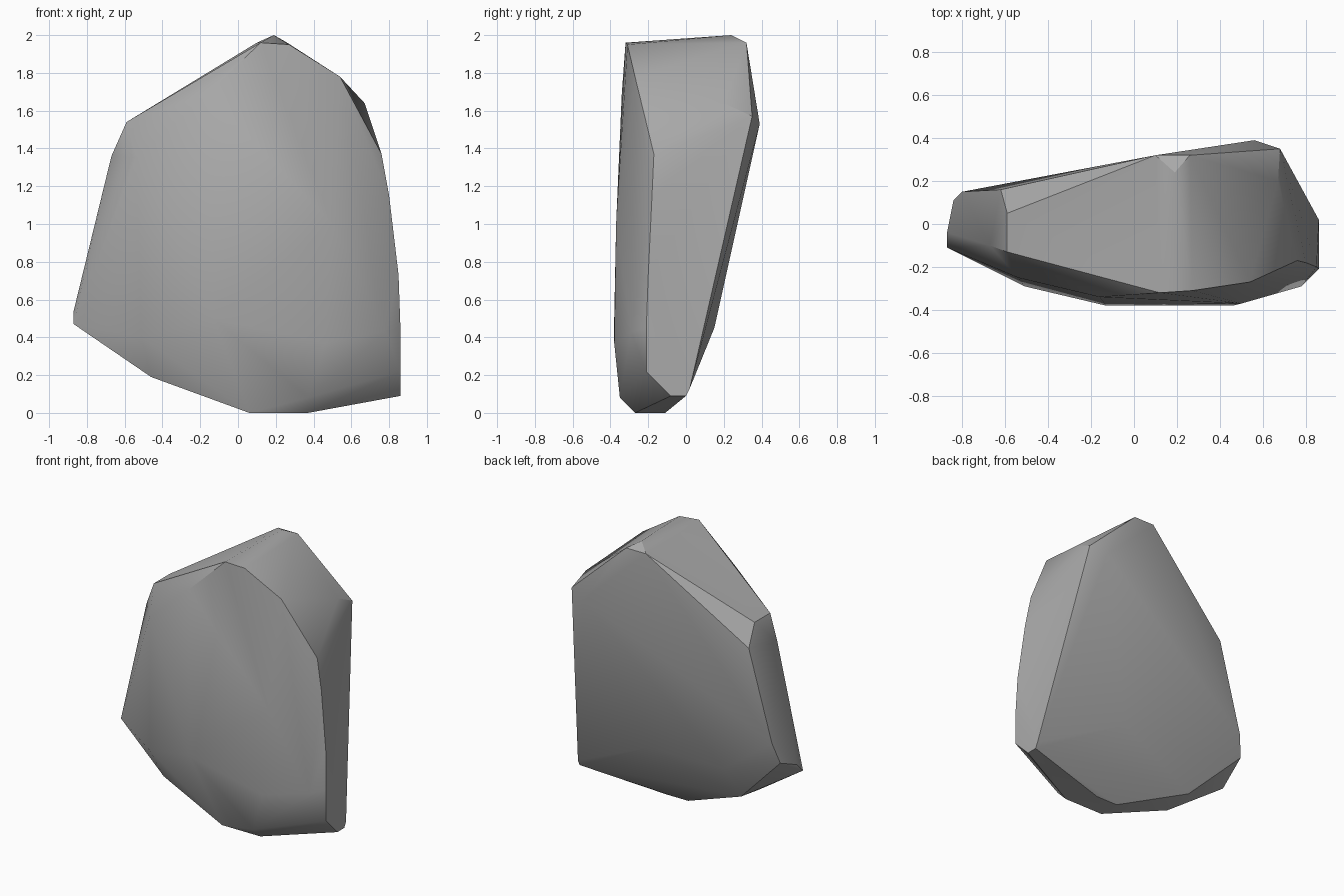
import bpy
import bmesh
import math

# Remove the default object
default_cube = bpy.data.objects.get("Cube")
if default_cube:
    bpy.data.objects.remove(default_cube, do_unlink=True)


def make_material(name, colour):
    material = bpy.data.materials.new(name)
    material.use_nodes = True
    material.diffuse_color = colour
    shader = next(node for node in material.node_tree.nodes
                  if node.type == "BSDF_PRINCIPLED")
    shader.inputs["Base Color"].default_value = colour
    return material


def make_boulder(name, corner_groups, material):
    """Wrap a convex stone around the corners of its chipped faces."""
    mesh = bpy.data.meshes.new(name)
    bm = bmesh.new()
    for group in corner_groups:
        for corner in group:
            bm.verts.new(corner)

    # Shrink-wrap the corners and drop those that end up inside
    bmesh.ops.convex_hull(bm, input=bm.verts[:])
    loose = [vert for vert in bm.verts if not vert.link_faces]
    bmesh.ops.delete(bm, geom=loose, context="VERTS")

    # Merge nearly coplanar triangles into clean facets
    bmesh.ops.dissolve_limit(bm, angle_limit=math.radians(2),
                             verts=bm.verts[:], edges=bm.edges[:])
    bmesh.ops.triangulate(bm, faces=bm.faces[:])
    bmesh.ops.recalc_face_normals(bm, faces=bm.faces[:])
    bm.to_mesh(mesh)
    bm.free()

    boulder = bpy.data.objects.new(name, mesh)
    bpy.context.collection.objects.link(boulder)
    mesh.materials.append(material)

    # Soft facets with crisp main edges
    bpy.ops.object.select_all(action="DESELECT")
    boulder.select_set(True)
    bpy.context.view_layer.objects.active = boulder
    bpy.ops.object.shade_smooth_by_angle(angle=math.radians(32))
    return boulder


# Peak ridge and the two slopes falling from it
peak = [(.19, .24, 2), (.1, .32, 1.96), (.26, .32, 1.96),
        (.12, -.32, 1.96), (.27, -.31, 1.95)]
slopes = [(-.59, .05, 1.54), (-.59, -.13, 1.54), (-.16, -.34, 1.69),
          (.54, -.27, 1.78), (.67, .2, 1.64), (.68, .35, 1.57)]

# Narrow side on the model's left
left_side = [(.76, -.17, 1.37), (.8, -.18, 1.15), (.85, -.2, .73),
             (.86, -.21, .45), (.86, -.21, .22), (.86, -.08, .09),
             (.86, 0, .09), (.86, .02, .13)]

# Pointed side on the model's right
right_side = [(-.87, -.11, .47), (-.87, -.04, .54), (-.84, .11, .6),
              (-.8, .15, .75), (-.67, -.1, 1.36), (-.62, .16, 1.4)]

# Broad front face with a chipped lower corner
front = [(-.13, -.38, .5), (.46, -.38, .37), (.5, -.37, 1), (.78, -.29, .43),
         (.37, -.35, .08), (-.51, -.29, .4), (-.54, -.25, 1.35)]

# Leaning back face and small foot
back = [(.56, .39, 1.53), (-.4, .13, .45), (.2, .15, .45)]
foot = [(.06, -.27, 0), (.37, -.27, 0), (.06, -.11, 0), (.23, -.11, 0),
        (-.46, -.2, .19), (-.46, .02, .22)]

stone = make_material("grey stone", (.4, .4, .4, 1))
make_boulder("boulder", [peak, slopes, left_side, right_side,
                         front, back, foot], stone)
